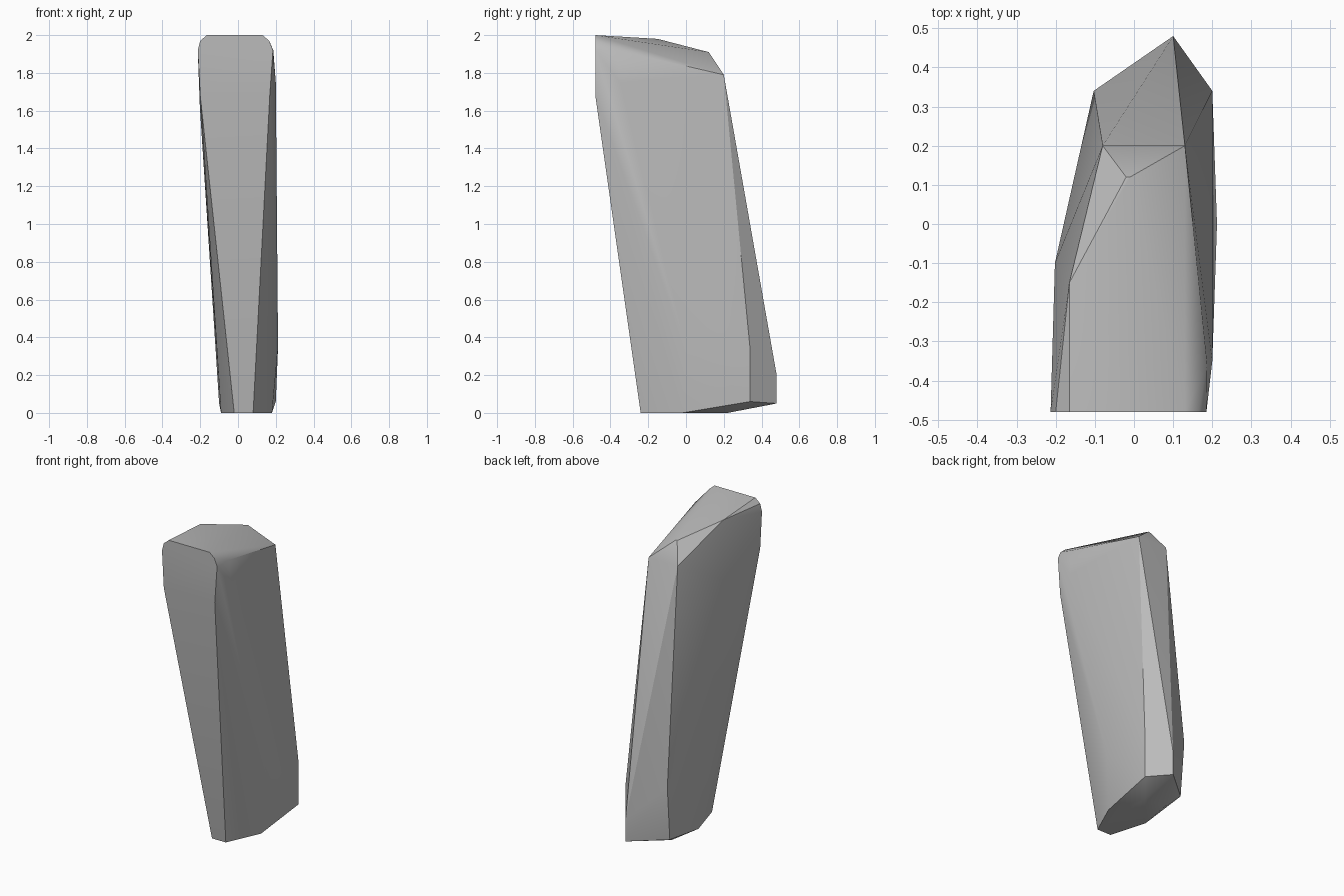
import bpy, bmesh, math

cube = bpy.data.objects.get("Cube")
if cube:
    bpy.data.objects.remove(cube, do_unlink=True)

stone = bpy.data.materials.new("grey_stone")
stone.use_nodes = True
grey = (0.5, 0.5, 0.5, 1)
stone.diffuse_color = grey
stone.node_tree.nodes["Principled BSDF"].inputs["Base Color"].default_value = grey

# Vertical front cap with rounded upper corners
front_cap = [(x, -0.48, z) for x, z in (
    (-0.2, 1.68), (-0.213, 1.92), (-0.2, 1.97), (-0.165, 2.0),
    (0.13, 2.0), (0.165, 1.97), (0.185, 1.92), (0.168, 1.68))]

# Slanted crown behind the front cap
crown = [(-0.165, -0.15, 1.98), (-0.01, 0.12, 1.91), (-0.02, 0.12, 1.91),
         (0.13, 0.2, 1.79), (-0.08, 0.2, 1.79), (0.187, -0.36, 1.92)]

# Flanks and pointed back
flanks = [(-0.202, -0.1, 1.62), (0.2, -0.35, 1.75), (0.212, 0.0, 0.35),
          (0.2, 0.34, 0.33), (0.2, 0.34, 0.06), (-0.103, 0.34, 0.4),
          (-0.1, 0.31, 0.05), (0.1, 0.48, 0.2), (0.1, 0.48, 0.05)]

# Flat foot
foot = [(x, y, 0) for x, y in (
    (-0.02, -0.24), (0.08, -0.24), (0.18, -0.02), (0.1, 0.22),
    (-0.05, 0.22), (-0.09, 0.0))]

# Wrap the points in one faceted skin
bm = bmesh.new()
for point in front_cap + crown + flanks + foot:
    bm.verts.new(point)
hull = bmesh.ops.convex_hull(bm, input=bm.verts)
loose = [v for v in bm.verts if not v.link_faces]
bmesh.ops.delete(bm, geom=loose, context="VERTS")
bmesh.ops.dissolve_limit(bm, angle_limit=math.radians(1), verts=bm.verts, edges=bm.edges)
bmesh.ops.recalc_face_normals(bm, faces=bm.faces)

mesh = bpy.data.meshes.new("standing_stone")
bm.to_mesh(mesh)
bm.free()
mesh.materials.append(stone)
rock = bpy.data.objects.new("standing_stone", mesh)
bpy.context.collection.objects.link(rock)

# Smooth shading with crisp edges
bpy.ops.object.select_all(action="DESELECT")
rock.select_set(True)
bpy.context.view_layer.objects.active = rock
bpy.ops.object.shade_smooth_by_angle(angle=math.radians(30))
